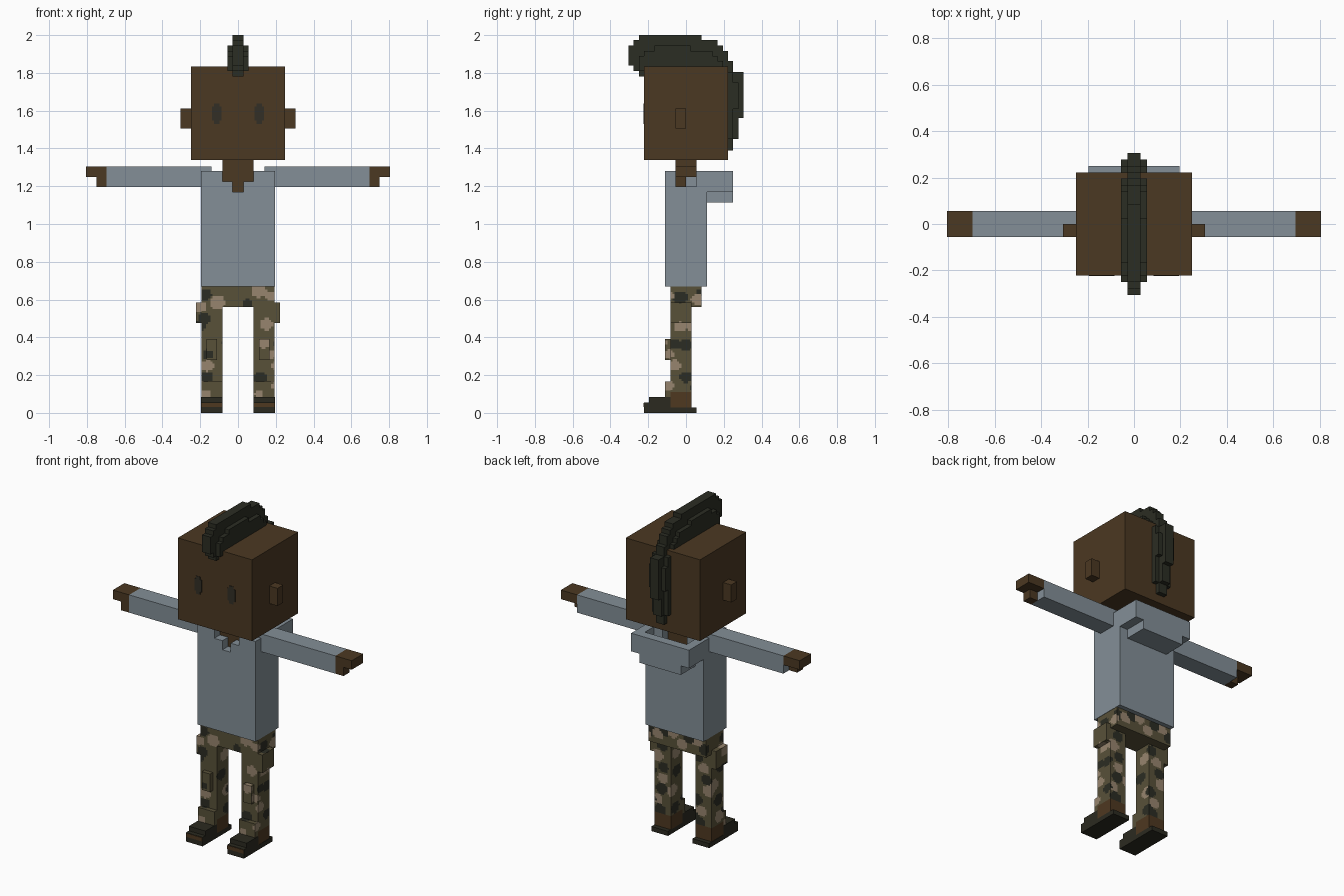
import bpy, bmesh, random
from mathutils import Vector

cube = bpy.data.objects.get("Cube")
if cube:
    bpy.data.objects.remove(cube, do_unlink=True)


def material(name, rgb):
    def lin(c):
        c /= 255
        return c / 12.92 if c <= 0.04045 else ((c + 0.055) / 1.055) ** 2.4
    col = [lin(c) for c in rgb] + [1]
    m = bpy.data.materials.new(name)
    m.use_nodes = True
    m.diffuse_color = col
    bsdf = m.node_tree.nodes["Principled BSDF"]
    bsdf.inputs["Base Color"].default_value = col
    bsdf.inputs["Roughness"].default_value = 0.9
    return m


SKIN = material("brown skin", (75, 56, 34))
HAIR = material("near black hair", (43, 45, 35))
EYE = material("dark eye", (50, 47, 38))
SHIRT = material("grey blue cloth", (131, 143, 151))
OLIVE = material("camo olive", (88, 81, 57))
TAN = material("camo tan", (151, 133, 110))
DARK = material("camo dark", (43, 44, 35))
LEATHER = material("shoe brown", (78, 56, 32))
SOLE = material("shoe dark", (43, 42, 32))


def finish(name, bm, mats):
    bmesh.ops.recalc_face_normals(bm, faces=bm.faces)
    me = bpy.data.meshes.new(name)
    bm.to_mesh(me)
    bm.free()
    for m in mats:
        me.materials.append(m)
    ob = bpy.data.objects.new(name, me)
    bpy.context.collection.objects.link(ob)
    return ob


def add_box(bm, x, y, z):
    vs = bmesh.ops.create_cube(bm, size=1)["verts"]
    for v in vs:
        v.co = Vector([r[0] + (r[1] - r[0]) * (c + 0.5) for r, c in zip((x, y, z), v.co)])


def boxes(name, mat, *ranges):
    bm = bmesh.new()
    for r in ranges:
        add_box(bm, *r)
    return finish(name, bm, [mat])


def extrude_yz(name, mat, points, half):
    """Side profile in y and z, extruded across x."""
    bm = bmesh.new()
    f = bm.faces.new([bm.verts.new((-half, y, z)) for y, z in points])
    ext = bmesh.ops.extrude_face_region(bm, geom=[f])["geom"]
    for v in ext:
        if isinstance(v, bmesh.types.BMVert):
            v.co.x = half
    return finish(name, bm, [mat])


def stairs(corners):
    """Turn corners into steps: across in y first, then along z."""
    pts = [corners[0]]
    for y, z in corners[1:]:
        py, pz = pts[-1]
        if y != py and z != pz:
            pts.append((y, pz))
        pts.append((y, z))
    return pts


# Camouflage blobs: x, y, z, radius, material slot (1 tan, 2 dark)
BLOBS = [
    (-.11, -.08, .585, .042, 1), (-.175, -.08, .625, .035, 2), (-.18, -.08, .50, .036, 2),
    (-.15, -.08, .31, .036, 2), (-.16, -.08, .25, .035, 1), (-.165, -.08, .19, .034, 2),
    (-.17, -.1, .10, .028, 1), (.11, -.08, .645, .04, 1), (.05, -.08, .58, .028, 2),
    (.17, -.08, .62, .03, 1), (.15, -.08, .47, .035, 1), (.14, -.11, .37, .032, 1),
    (.17, -.08, .31, .03, 1), (.115, -.08, .185, .036, 2), (.11, -.1, .10, .025, 1),
    (.20, -.03, .61, .04, 2), (.2, .06, .60, .034, 1), (.2, -.03, .46, .034, 1),
    (.2, -.06, .365, .03, 2), (.2, .0, .36, .036, 2), (.2, -.06, .25, .035, 1),
    (.2, .0, .19, .034, 2), (.2, -.09, .145, .03, 1)]
random.seed(4)
for side in (-1, 1):
    for i in range(7):
        z = .13 + i * .066
        BLOBS.append((side * random.uniform(.09, .18), .035, z, random.uniform(.034, .042), 2 - i % 2))
    for i in range(4):
        BLOBS.append((side * (.03 + .05 * i), .085, random.uniform(.58, .66), .036, 1 + i % 2))
        BLOBS.append((side * .08, random.uniform(-.06, .02), .15 + .11 * i, .04, 2 - i % 2))
for i in range(5):
    BLOBS.append((-.2, random.uniform(-.06, .02), .16 + .1 * i, .042, 1 + i % 2))


def camo(name, *ranges):
    bm = bmesh.new()
    for r in ranges:
        add_box(bm, *r)
    # Cut into a fine grid so the blobs get soft outlines
    step = .0116
    for axis in range(3):
        lo = min(v.co[axis] for v in bm.verts)
        hi = max(v.co[axis] for v in bm.verts)
        no = Vector([float(k == axis) for k in range(3)])
        for i in range(1, int((hi - lo) / step) + 1):
            geom = bm.verts[:] + bm.edges[:] + bm.faces[:]
            bmesh.ops.bisect_plane(bm, geom=geom, plane_co=no * (lo + i * step), plane_no=no)
    for f in bm.faces:
        c = f.calc_center_median()
        for x, y, z, r, slot in BLOBS:
            if (c.x - x) ** 2 + (c.y - y) ** 2 + ((c.z - z) * 1.15) ** 2 < r * r:
                f.material_index = slot
                break
    return finish(name, bm, [OLIVE, TAN, DARK])


# Head, neck
boxes("head", SKIN, ((-.25, .25), (-.222, .222), (1.34, 1.835)))
boxes("neck", SKIN, ((-.083, .083), (-.055, .055), (1.16, 1.35)))

# Crest of hair: tall centre strip and lower side strips
extrude_yz("hair_crest", HAIR, stairs([
    (-.2, 1.78), (-.25, 1.78), (-.25, 1.81), (-.278, 1.81), (-.278, 1.84), (-.305, 1.84),
    (-.305, 1.945), (-.278, 1.945), (-.278, 1.973), (-.25, 1.973), (-.25, 2.0),
    (.083, 1.973), (.167, 1.945), (.195, 1.917), (.222, 1.862), (.25, 1.806),
    (.278, 1.806), (.305, 1.806), (.305, 1.56), (.278, 1.56), (.278, 1.45),
    (.25, 1.45), (.25, 1.39), (.2, 1.39), (.2, 1.78)]), .028)
extrude_yz("hair_sides", HAIR, stairs([
    (-.2, 1.81), (-.25, 1.81), (-.25, 1.89), (-.222, 1.89), (-.222, 1.917),
    (-.167, 1.917), (-.167, 1.945), (.025, 1.917), (.139, 1.89), (.167, 1.862),
    (.195, 1.834), (.222, 1.806), (.25, 1.75), (.278, 1.61), (.25, 1.61),
    (.25, 1.45), (.2, 1.45), (.2, 1.81)]), .055)

# Shirt with notched collar, and hood hanging open at the back
boxes("shirt", SHIRT,
      ((-.195, .195), (-.11, .11), (.67, 1.17)),
      ((.083, .195), (-.11, .11), (1.17, 1.28)),
      ((-.195, -.083), (-.11, .11), (1.17, 1.28)),
      ((.028, .083), (-.11, -.055), (1.17, 1.225)),
      ((-.083, -.028), (-.11, -.055), (1.17, 1.225)))
boxes("hood", SHIRT,
      ((-.14, .14), (.11, .25), (1.115, 1.17)),
      ((.14, .195), (.11, .25), (1.17, 1.28)),
      ((-.195, -.14), (.11, .25), (1.17, 1.28)),
      ((-.14, .14), (.195, .25), (1.17, 1.28)))

# Hips
camo("trouser_hips", ((-.193, .193), (-.083, .083), (.56, .67)))

for s, side in ((1, "left"), (-1, "right")):
    def sx(a, b):
        return tuple(sorted((s * a, s * b)))

    boxes(side + "_ear", SKIN, (sx(.25, .305), (-.055, 0), (1.505, 1.612)))
    # Eye plate with clipped corners
    boxes(side + "_eye", EYE,
          (sx(.087, .137), (-.225, -.22), (1.547, 1.622)),
          (sx(.098, .126), (-.2249, -.22), (1.53, 1.638)))
    boxes(side + "_sleeve", SHIRT, (sx(.14, .695), (-.055, .055), (1.197, 1.305)))
    boxes(side + "_hand", SKIN,
          (sx(.695, .805), (-.055, .055), (1.25, 1.305)),
          (sx(.695, .75), (-.055, 0), (1.197, 1.25)))
    # Leg, cuff, knee patch and side pocket
    camo(side + "_trouser_leg",
         (sx(.083, .193), (-.083, .028), (.11, .56)))
    camo(side + "_trouser_cuff", (sx(.083, .193), (-.11, -.083), (.083, .167)))
    camo(side + "_knee_patch", (sx(.112, .167), (-.11, -.083), (.28, .39)))
    camo(side + "_pocket", (sx(.193, .222), (-.083, .028), (.475, .585)))
    # Shoe: sole, stepped toe, brown heel and toe stripe
    boxes(side + "_shoe_sole", SOLE,
          (sx(.083, .195), (-.222, .055), (0, .028)),
          (sx(.083, .195), (-.222, -.083), (.028, .055)),
          (sx(.083, .195), (-.195, -.083), (.055, .083)))
    boxes(side + "_shoe_heel", LEATHER, (sx(.083, .193), (-.083, .028), (.028, .11)))
    boxes(side + "_toe_stripe", LEATHER, (sx(.085, .193), (-.225, -.222), (.03, .053)))
